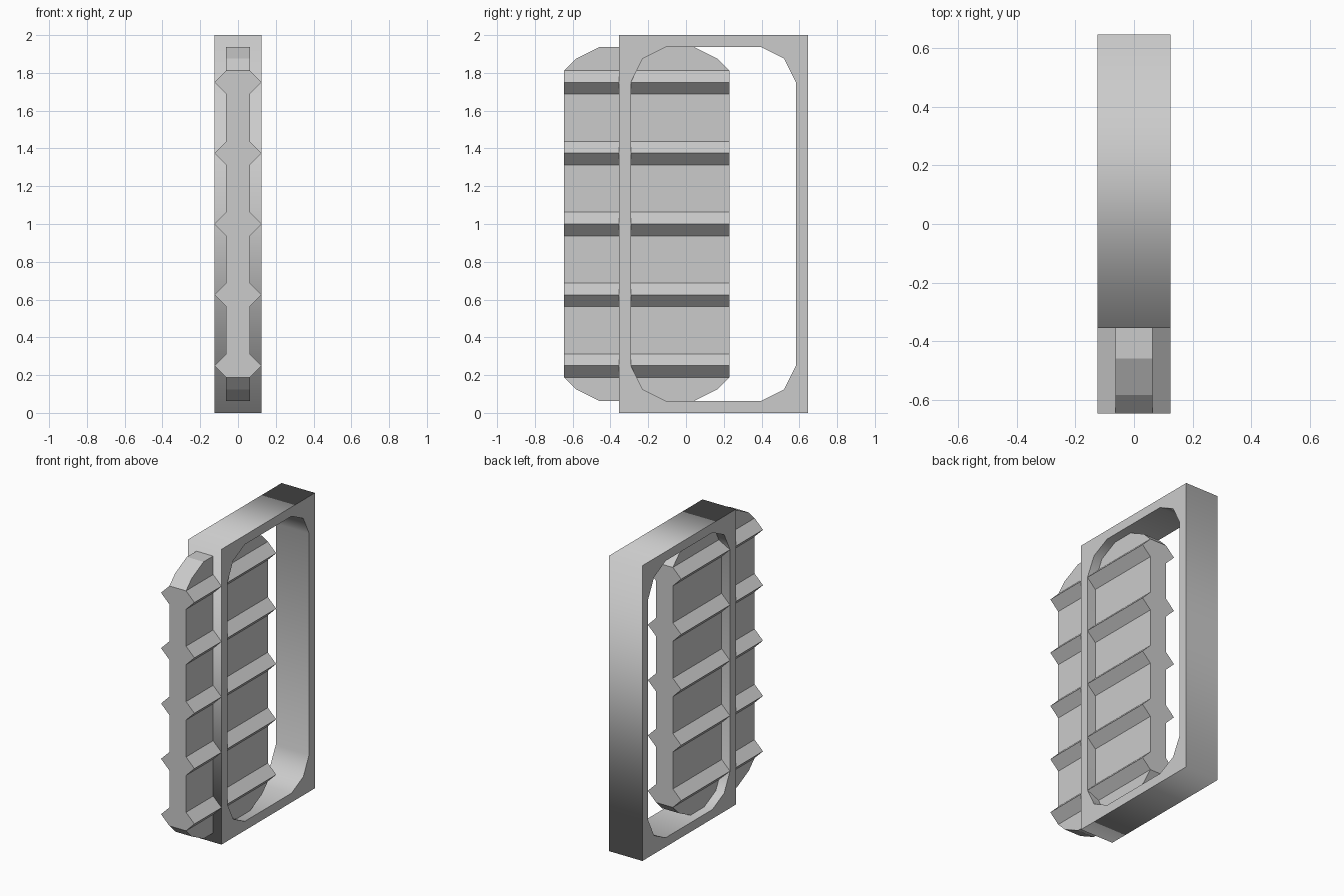
import bpy, bmesh
from math import radians

if "Cube" in bpy.data.objects:
    bpy.data.objects.remove(bpy.data.objects["Cube"])

U = 0.0625                     # wall thickness and general module
LOW, HIGH = U, 2 - U           # opening / panel height range


def add_object(name, mesh):
    obj = bpy.data.objects.new(name, mesh)
    bpy.context.scene.collection.objects.link(obj)
    return obj


def prism(bm, ring_a, ring_b):
    """Closed solid between two matching rings of points."""
    a = [bm.verts.new(p) for p in ring_a]
    b = [bm.verts.new(p) for p in ring_b]
    bm.faces.new(a)
    bm.faces.new(b[::-1])
    for i in range(len(a)):
        j = (i + 1) % len(a)
        bm.faces.new((a[j], a[i], b[i], b[j]))


# Frame: rectangle with a chamfer-rounded opening, extruded across x
def build_frame(y0, y1):
    outer = [(y0, 0), (y1, 0), (y1, 2), (y0, 2)]
    corner = [(0, 3 * U), (U, U), (3 * U, 0)]
    l, r = y0 + U, y1 - U
    inner = ([(l + a, LOW + b) for a, b in corner]
             + [(r - a, LOW + b) for a, b in corner[::-1]]
             + [(r - a, HIGH - b) for a, b in corner]
             + [(l + a, HIGH - b) for a, b in corner[::-1]])
    curve = bpy.data.curves.new("frame_outline", 'CURVE')
    curve.dimensions = '2D'
    curve.fill_mode = 'BOTH'
    curve.extrude = 2 * U
    for loop in (outer, inner):
        s = curve.splines.new('POLY')
        s.points.add(len(loop) - 1)
        for p, (y, z) in zip(s.points, loop):
            p.co = (y, z, 0, 1)
        s.use_cyclic_u = True
    temp = add_object("frame_outline", curve)
    bpy.context.view_layer.update()
    deps = bpy.context.evaluated_depsgraph_get()
    mesh = bpy.data.meshes.new_from_object(temp.evaluated_get(deps))
    bpy.data.objects.remove(temp)
    bm = bmesh.new()
    bm.from_mesh(mesh)
    bmesh.ops.remove_doubles(bm, verts=bm.verts, dist=1e-4)
    bmesh.ops.recalc_face_normals(bm, faces=bm.faces)
    bm.to_mesh(mesh)
    bm.free()
    frame = add_object("frame", mesh)
    frame.rotation_euler = (radians(90), 0, radians(90))


# Panel: ribbed core extruded along y, with tapered caps above and below
def build_panel(y0, y1):
    z0, z1 = LOW + 2 * U, HIGH - 2 * U
    side = []
    for i in range(5):
        z = 0.25 + 0.375 * i
        side += [(U, z - U), (2 * U, z), (U, z + U)]
    profile = side + [(-x, z) for x, z in side[::-1]]
    bm = bmesh.new()
    prism(bm, [(x, y0, z) for x, z in profile], [(x, y1, z) for x, z in profile])

    cap = [(y0, 0), (y0 + U, U), (y0 + 3 * U, 2 * U),
           (y1 - 3 * U, 2 * U), (y1 - U, U), (y1, 0)]
    for base, d in ((z1, 1), (z0, -1)):
        prism(bm, [(-U, y, base + d * h) for y, h in cap],
              [(U, y, base + d * h) for y, h in cap])

    # Weld the parts into one shell without inner walls
    inner = [f for f in bm.faces
             if all(min(abs(v.co.z - z0), abs(v.co.z - z1)) < 1e-5 for v in f.verts)
             and max(v.co.z for v in f.verts) - min(v.co.z for v in f.verts) < 1e-5]
    bmesh.ops.delete(bm, geom=inner, context='FACES_ONLY')
    bmesh.ops.remove_doubles(bm, verts=bm.verts, dist=1e-4)
    bmesh.ops.recalc_face_normals(bm, faces=bm.faces)
    mesh = bpy.data.meshes.new("ribbed_panel")
    bm.to_mesh(mesh)
    bm.free()
    add_object("ribbed_panel", mesh)


build_frame(-0.355, 0.645)
build_panel(-0.645, 0.23)
